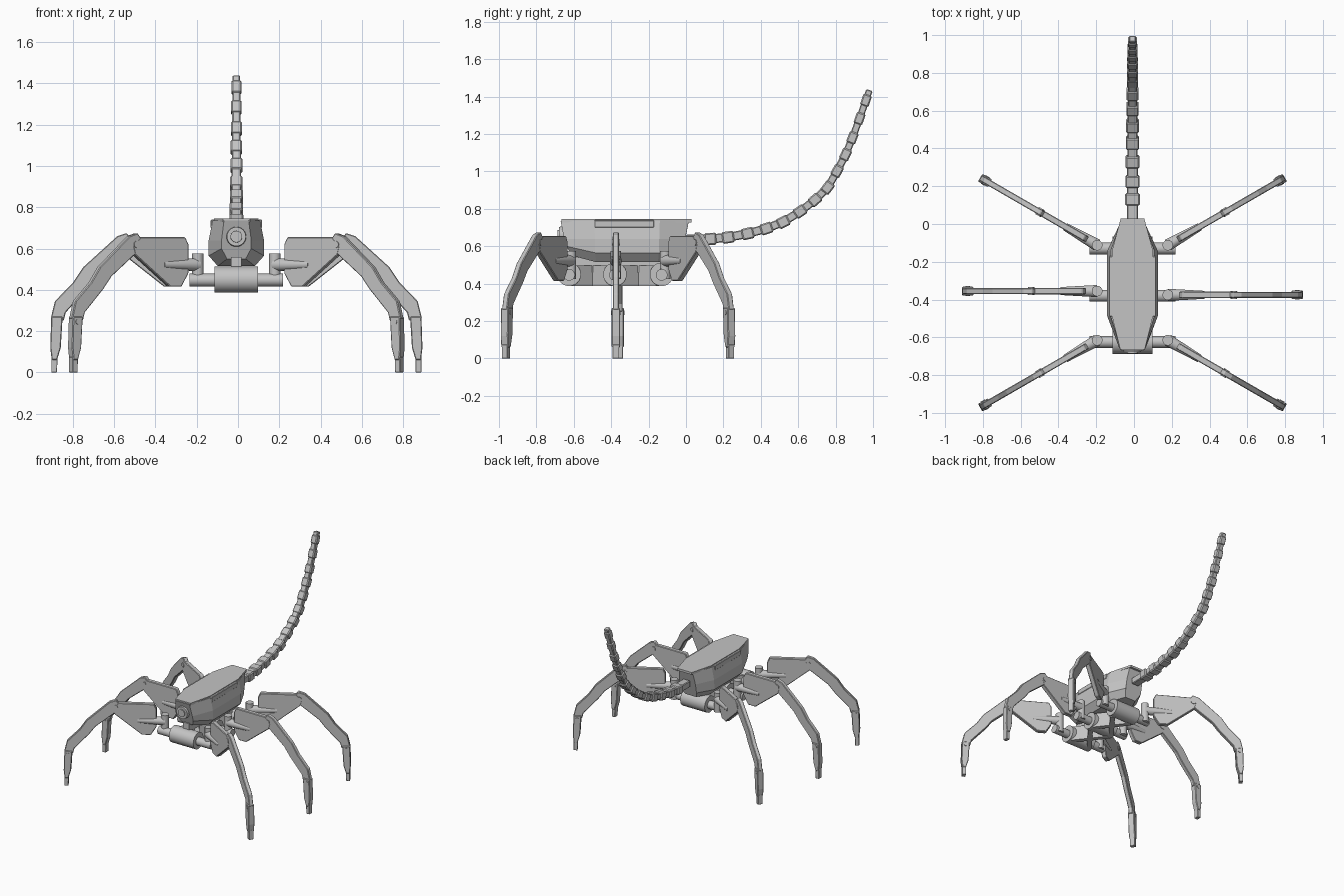
import bpy, bmesh, math
from mathutils import Matrix, Vector

cube = bpy.data.objects.get("Cube")
if cube:
    bpy.data.objects.remove(cube)

grey = bpy.data.materials.new("light_grey_metal")
grey.use_nodes = True
colour = (0.55, 0.55, 0.55, 1)
grey.diffuse_color = colour
grey.node_tree.nodes["Principled BSDF"].inputs["Base Color"].default_value = colour

CX = -0.008  # centre line of the body


def finish(name, bm, matrix=Matrix(), bevel=0, smooth=False):
    bmesh.ops.recalc_face_normals(bm, faces=bm.faces)
    mesh = bpy.data.meshes.new(name)
    bm.to_mesh(mesh)
    bm.free()
    mesh.transform(matrix)
    mesh.materials.append(grey)
    obj = bpy.data.objects.new(name, mesh)
    bpy.context.collection.objects.link(obj)
    if bevel:
        mod = obj.modifiers.new("chamfer", "BEVEL")
        mod.width = bevel
        mod.segments = 1
    if smooth:
        bpy.ops.object.select_all(action="DESELECT")
        obj.select_set(True)
        bpy.context.view_layer.objects.active = obj
        bpy.ops.object.shade_smooth_by_angle()
    return obj


def box(name, size, matrix, bevel=0):
    bm = bmesh.new()
    bmesh.ops.create_cube(bm, size=1)
    bmesh.ops.scale(bm, vec=size, verts=bm.verts)
    return finish(name, bm, matrix, bevel)


def rod(name, a, b, r1, r2, matrix=Matrix()):
    a, b = Vector(a), Vector(b)
    bm = bmesh.new()
    bmesh.ops.create_cone(bm, cap_ends=True, segments=24, radius1=r1, radius2=r2, depth=(b - a).length)
    turn = (b - a).to_track_quat("Z", "Y").to_matrix().to_4x4()
    return finish(name, bm, matrix @ Matrix.Translation((a + b) / 2) @ turn, smooth=True)


def loft(name, rings, matrix=Matrix(), bevel=0):
    bm = bmesh.new()
    loops = [[bm.verts.new(p) for p in ring] for ring in rings]
    n = len(loops[0])
    for a, b in zip(loops, loops[1:]):
        for i in range(n):
            j = (i + 1) % n
            bm.faces.new((a[i], a[j], b[j], b[i]))
    bm.faces.new(loops[0])
    bm.faces.new(loops[-1])
    return finish(name, bm, matrix, bevel)


def plate(name, profile, thick, matrix, bevel=0.004):
    sides = [[(r, t, z) for r, z in profile] for t in (-thick / 2, thick / 2)]
    return loft(name, sides, matrix, bevel)


# Hull: octagonal sections running front to back
def section(y_top, y_low, top, mid, low, z_low):
    y_mid = (y_top + y_low) / 2
    half = [(top, y_top, 0.735), (mid, y_top * 0.7 + y_low * 0.3, 0.64),
            (mid, y_mid, z_low + 0.05), (low, y_low, z_low)]
    return half + [(-x, y, z) for x, y, z in reversed(half)]


centre = Matrix.Translation((CX, 0, 0))
loft("hull", [section(-0.67, -0.61, 0.06, 0.072, 0.045, 0.55),
              section(-0.49, -0.48, 0.115, 0.134, 0.09, 0.515),
              section(-0.14, -0.15, 0.115, 0.134, 0.09, 0.515),
              section(0.015, -0.05, 0.06, 0.07, 0.045, 0.52)], centre)

# Roof plate and side rails
outline = [(0.065, -0.665), (0.108, -0.49), (0.108, -0.14), (0.062, 0.03)]
outline += [(-x, y) for x, y in reversed(outline)]
loft("roof_plate", [[(x, y, z) for x, y in outline] for z in (0.728, 0.745)], centre)
for s in (-1, 1):
    box("side_rail", (0.02, 0.32, 0.04), Matrix.Translation((CX + s * 0.115, -0.33, 0.72)), 0.004)

# Round sensor on the nose
rod("nose_ring", (CX, -0.63, 0.658), (CX, -0.678, 0.658), 0.05, 0.046)
rod("nose_lens", (CX, -0.65, 0.658), (CX, -0.686, 0.658), 0.03, 0.028)

# Undercarriage: three axles, crossed braces and a neck
for y in (-0.625, -0.38, -0.13):
    rod("axle_housing", (CX - 0.105, y, 0.45), (CX + 0.105, y, 0.45), 0.063, 0.063)
    rod("axle", (CX - 0.227, y, 0.447), (CX + 0.227, y, 0.447), 0.031, 0.031)
for y in (-0.5, -0.255):
    for s in (-1, 1):
        spin = Matrix.Rotation(s * math.radians(38), 4, "Z")
        box("cross_brace", (0.035, 0.27, 0.11), Matrix.Translation((CX, y, 0.442)) @ spin)
box("neck", (0.05, 0.5, 0.1), Matrix.Translation((CX, -0.375, 0.51)))

# Legs: profiles are (outward, height) from the pivot
thigh = [(0.06, 0.48), (0.06, 0.62), (0.078, 0.655), (0.33, 0.655), (0.372, 0.61),
         (0.36, 0.57), (0.163, 0.415), (0.1, 0.415)]
shin = [(0.33, 0.595), (0.325, 0.65), (0.345, 0.675), (0.39, 0.66), (0.555, 0.51), (0.605, 0.435),
        (0.692, 0.345), (0.713, 0.26), (0.65, 0.25), (0.64, 0.29), (0.535, 0.405), (0.49, 0.465)]
foot = [(0.655, 0.27), (0.71, 0.27), (0.715, 0.12), (0.708, 0.06), (0.682, 0.06), (0.664, 0.12)]
toe = [(0.68, 0.075), (0.71, 0.075), (0.71, 0), (0.682, 0)]


def leg(name, x, y, angle):
    m = Matrix.Translation((x, y, 0)) @ Matrix.Rotation(angle, 4, "Z")
    rod(name + "_pivot", (0, 0, 0.425), (0, 0, 0.575), 0.028, 0.028, m)
    rod(name + "_arm", (0.0, 0, 0.522), (0.195, 0, 0.522), 0.032, 0.021, m)
    plate(name + "_thigh", thigh, 0.034, m)
    plate(name + "_shin", shin, 0.032, m)
    plate(name + "_foot", foot, 0.046, m)
    plate(name + "_toe", toe, 0.036, m, 0.002)
    rod(name + "_knee_pin", (0.35, -0.021, 0.62), (0.35, 0.021, 0.62), 0.017, 0.017, m)
    rod(name + "_ankle_pin", (0.685, -0.026, 0.245), (0.685, 0.026, 0.245), 0.012, 0.012, m)


for side, s in (("left", 1), ("right", -1)):
    for place, y, degrees in (("front", -0.615, -30), ("middle", -0.365 - s * 0.01, 0), ("rear", -0.112, 30)):
        a = math.radians(degrees)
        leg(side + "_" + place + "_leg", CX + s * 0.187, y, a if s > 0 else math.pi - a)

# Tail: chamfered blocks strung on thinner links along a rising curve
path = [(0.0, 0.637), (0.13, 0.639), (0.225, 0.648), (0.33, 0.668), (0.43, 0.695), (0.52, 0.73),
        (0.61, 0.786), (0.69, 0.848), (0.757, 0.914), (0.808, 1.002), (0.853, 1.09),
        (0.89, 1.18), (0.928, 1.283), (0.962, 1.38), (0.981, 1.435)]
points = [Vector((CX, y, z)) for y, z in path]
last = len(points) - 1


def along(a, b):
    return Matrix.Rotation(math.atan2(b.z - a.z, b.y - a.y), 4, "X")


for i, p in enumerate(points):
    t = i / last
    width = 0.08 - 0.034 * t
    height = 0.066 - 0.02 * t
    if 0 < i < last:
        box("tail_block", (width, 0.064, height),
            Matrix.Translation(p) @ along(points[i - 1], points[i + 1]), 0.007)
    if i < last:
        q = points[i + 1]
        box("tail_link", (width * 0.75, (q - p).length, height * 0.75),
            Matrix.Translation((p + q) / 2) @ along(p, q), 0.005)
